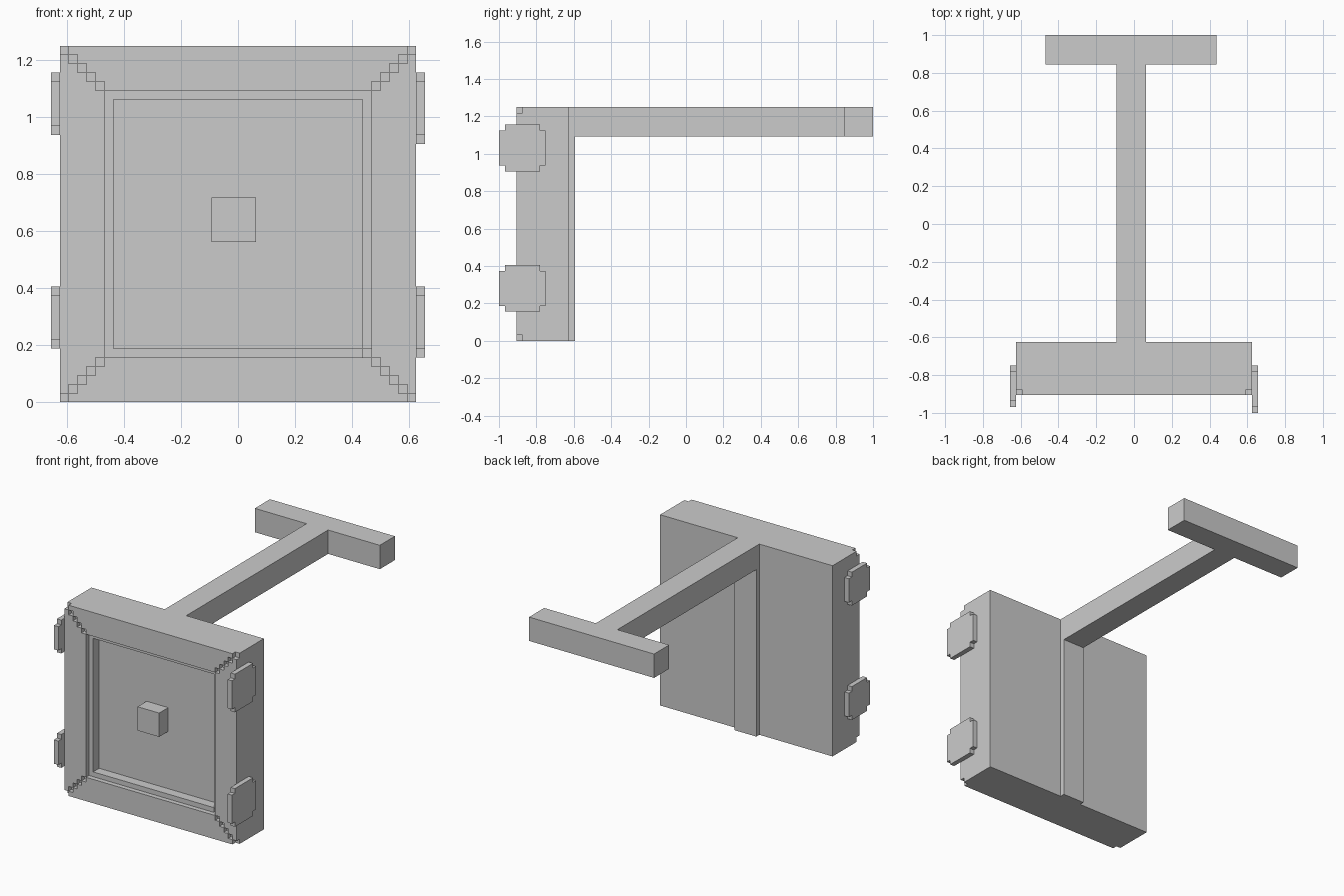
import bpy, bmesh
from mathutils import Vector

if "Cube" in bpy.data.objects:
    bpy.data.objects.remove(bpy.data.objects["Cube"])

U = 1 / 32  # grid unit: every size below is a whole number of these


def make_object(name, bm):
    bmesh.ops.recalc_face_normals(bm, faces=bm.faces)
    mesh = bpy.data.meshes.new(name)
    bm.to_mesh(mesh)
    bm.free()
    obj = bpy.data.objects.new(name, mesh)
    bpy.context.collection.objects.link(obj)
    return obj


def add_box(bm, x, y, z):
    verts = bmesh.ops.create_cube(bm, size=1)["verts"]
    for v in verts:
        v.co = Vector([(r[0] if c < 0 else r[1]) * U for c, r in zip(v.co, (x, y, z))])


def box(name, x, y, z):
    bm = bmesh.new()
    add_box(bm, x, y, z)
    return make_object(name, bm)


def side_prism(name, profile, x0, x1):
    """Extrude a (y, z) profile along x."""
    bm = bmesh.new()
    face = bm.faces.new([bm.verts.new((x0 * U, y * U, z * U)) for y, z in profile])
    moved = bmesh.ops.extrude_face_region(bm, geom=[face])["geom"]
    for v in moved:
        if isinstance(v, bmesh.types.BMVert):
            v.co.x = x1 * U
    # the starting face is kept as the far cap
    if not face.is_valid:
        bmesh.ops.holes_fill(bm, edges=bm.edges)
    elif all(len(e.link_faces) == 2 for e in face.edges) is False:
        bmesh.ops.holes_fill(bm, edges=bm.edges)
    return make_object(name, bm)


def cut(target, cutter):
    cutter.hide_render = True
    mod = target.modifiers.new("cut", "BOOLEAN")
    mod.operation = "DIFFERENCE"
    mod.solver = "EXACT"
    mod.object = cutter
    bpy.context.view_layer.objects.active = target
    bpy.ops.object.modifier_apply(modifier=mod.name)
    bpy.data.objects.remove(cutter)


# Square body with a two-step recess in the front
body = box("body", (-20, 20), (-29, -20), (0, 40))
cut(body, box("outer_recess_cutter", (-15, 15), (-33, -28), (5, 35)))
cut(body, box("inner_recess_cutter", (-14, 14), (-33, -26), (6, 34)))
cut(body, box("corner_nick_cutter", (14, 15), (-33, -26), (5, 6)))

# Stepped mitre grooves at the four frame corners
bm = bmesh.new()
for sx in (-1, 1):
    for sz in (-1, 1):
        for i in range(5):
            outer = 21 if i == 0 else 20 - i
            xs = sorted((sx * outer, sx * (19 - i)))
            zs = sorted((20 + sz * outer, 20 + sz * (19 - i)))
            add_box(bm, xs, (-33, -28), zs)
cut(body, make_object("mitre_cutter", bm))

# Centre knob standing on the recess floor
box("knob", (-3, 2), (-29, -26), (18, 23))

# Back spine and handle shaft in one L profile, then the crossbar
side_prism("spine_and_shaft",
           [(-20, 0), (-19, 0), (-19, 35), (27, 35), (27, 40), (-20, 40)], -3, 2)
box("handle_crossbar", (-15, 14), (27, 32), (35, 40))


# Wheels: thin square plates with one unit nicked from each corner
def wheel(name, x0, x1, y0, y1, z0, z1):
    side_prism(name, [(y0, z0 + 1), (y0 + 1, z0 + 1), (y0 + 1, z0), (y1 - 1, z0),
                      (y1 - 1, z0 + 1), (y1, z0 + 1), (y1, z1 - 1), (y1 - 1, z1 - 1),
                      (y1 - 1, z1), (y0 + 1, z1), (y0 + 1, z1 - 1), (y0, z1 - 1)], x0, x1)


for level, top in (("lower", 13), ("upper", 37)):
    wheel(level + "_right_wheel", 20, 21, -32, -24, top - 8, top)
    wheel(level + "_left_wheel", -21, -20, -31, -24, top - 7, top)
